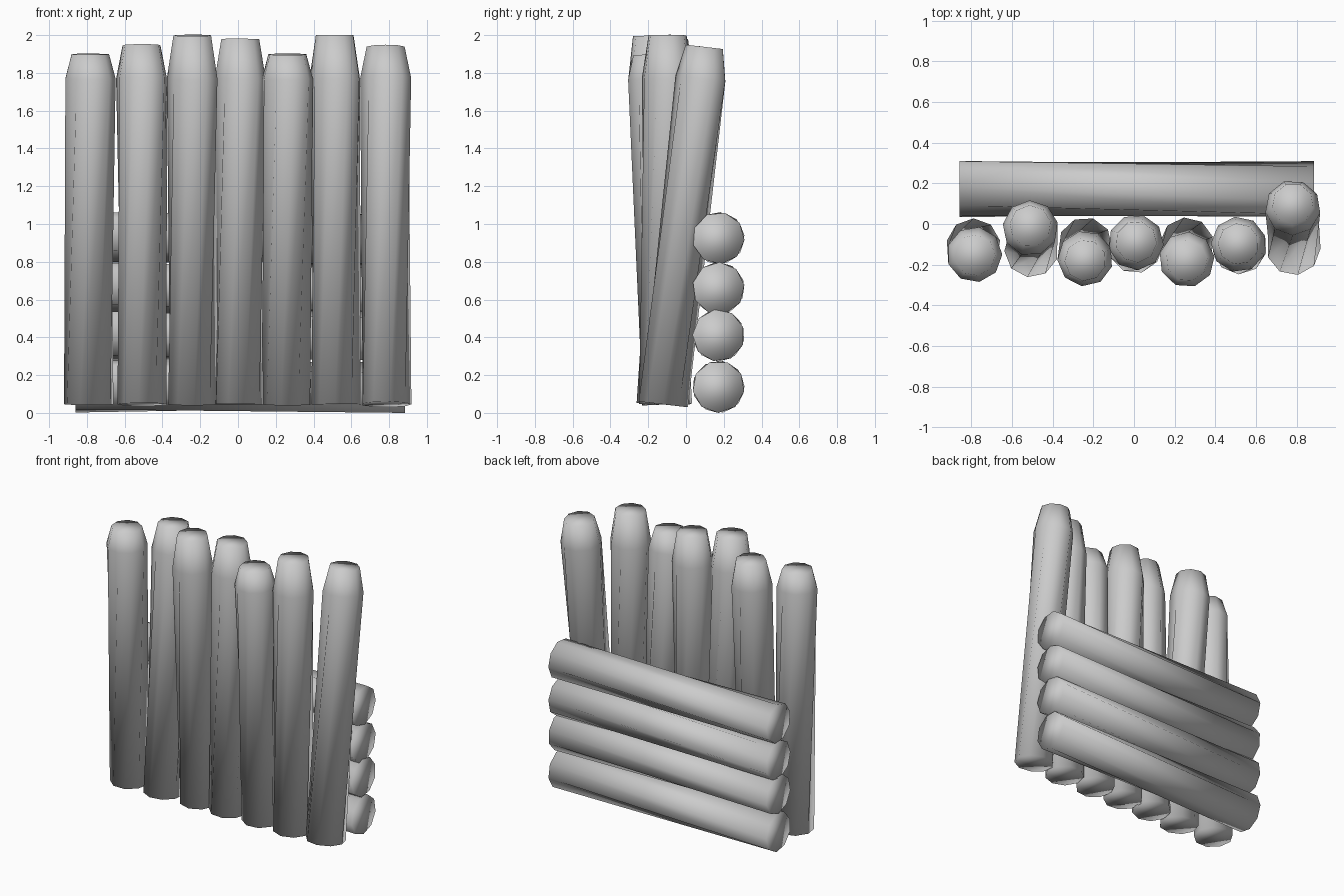
import bpy, bmesh, math
from mathutils import Vector

if "Cube" in bpy.data.objects:
    bpy.data.objects.remove(bpy.data.objects["Cube"])

grey = bpy.data.materials.new("plain_grey")
grey.use_nodes = True
COLOUR = (0.6, 0.6, 0.6, 1)
grey.diffuse_color = COLOUR
grey.node_tree.nodes["Principled BSDF"].inputs["Base Color"].default_value = COLOUR

SIDES = 9
TWIST = math.radians(30)


def log(name, start, direction, rings, phase=0.0):
    """Twisted log: rings are (distance, radius, twist) along direction."""
    start, axis = Vector(start), Vector(direction).normalized()
    side = Vector((0, 1, 0))
    side = (side - axis * side.dot(axis)).normalized()
    other = axis.cross(side)
    bm = bmesh.new()
    loops = []
    for dist, radius, twist in rings:
        loop = []
        for i in range(SIDES):
            a = math.tau * i / SIDES + phase + twist
            offset = side * math.cos(a) + other * math.sin(a)
            loop.append(bm.verts.new(start + axis * dist + offset * radius))
        loops.append(loop)
    for low, high in zip(loops, loops[1:]):
        for i in range(SIDES):
            j = (i + 1) % SIDES
            bm.faces.new((low[i], low[j], high[j], high[i]))
    bm.faces.new(loops[0][::-1])
    bm.faces.new(loops[-1])
    for face in bm.faces:
        face.smooth = True
    mesh = bpy.data.meshes.new(name)
    bm.to_mesh(mesh)
    bm.free()
    mesh.materials.append(grey)
    obj = bpy.data.objects.new(name, mesh)
    bpy.context.collection.objects.link(obj)


# Upright stakes: base x, base y, shoulder x, shoulder y, top height
stakes = [
    (-0.79, -0.105, -0.785, -0.15, 1.90),
    (-0.505, -0.13, -0.51, -0.02, 1.95),
    (-0.24, -0.10, -0.24, -0.17, 2.0),
    (0.005, -0.11, 0.01, -0.09, 1.98),
    (0.26, -0.10, 0.26, -0.175, 1.90),
    (0.52, -0.115, 0.515, -0.10, 2.0),
    (0.785, -0.12, 0.782, 0.08, 1.95),
]
BASE, SHOULDER = 0.045, 1.77
for n, (bx, by, sx, sy, top) in enumerate(stakes):
    lean = Vector((sx - bx, sy - by, SHOULDER - BASE))
    rings = [(0, 0.133, 0), (lean.length, 0.137, TWIST),
             (top - BASE, 0.102, TWIST)]
    log(f"stake_{n + 1}", (bx, by, BASE), lean, rings, n * 0.9)

# Stacked logs behind the stakes
for n, z in enumerate((0.138, 0.41, 0.66, 0.925)):
    log(f"cross_log_{n + 1}", (-0.86, 0.172, z), (1, 0, 0),
        [(0, 0.138, 0), (1.745, 0.138, TWIST)], n * 0.5)
